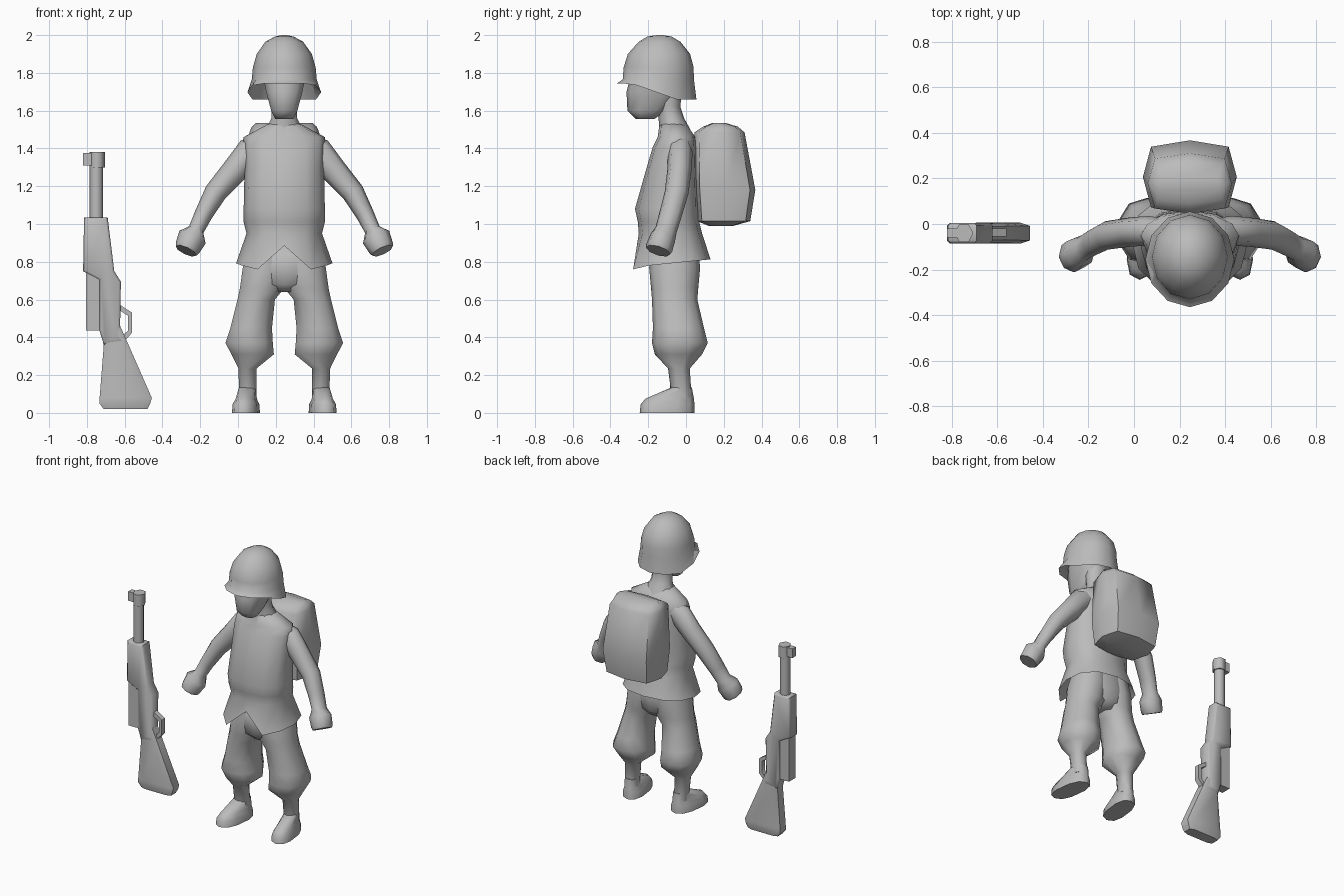
import bpy, bmesh, math
from mathutils import Vector

CX = 0.245  # body centre line
grey = bpy.data.materials.new("grey")
grey.diffuse_color = (0.5, 0.5, 0.5, 1)


def finish(name, bm, angle=60):
    bmesh.ops.recalc_face_normals(bm, faces=bm.faces)
    me = bpy.data.meshes.new(name)
    bm.to_mesh(me)
    bm.free()
    me.materials.append(grey)
    ob = bpy.data.objects.new(name, me)
    bpy.context.collection.objects.link(ob)
    bpy.ops.object.select_all(action='DESELECT')
    ob.select_set(True)
    bpy.context.view_layer.objects.active = ob
    bpy.ops.object.shade_smooth_by_angle(angle=math.radians(angle))


def skin(name, loops, angle=60):
    """Bridge equal point loops and cap both ends."""
    bm = bmesh.new()
    vs = [[bm.verts.new(p) for p in loop] for loop in loops]
    n = len(vs[0])
    for a, b in zip(vs, vs[1:]):
        for i in range(n):
            bm.faces.new((a[i], a[(i + 1) % n], b[(i + 1) % n], b[i]))
    bm.faces.new(vs[0])
    bm.faces.new(vs[-1])
    finish(name, bm, angle)


def ring(z, x0, x1, y0, y1, p=1.0, n=12, turn=0.0):
    """Level rounded ring filling a box; first point faces the front."""
    pts = []
    for i in range(n):
        a = math.tau * (i + turn) / n - math.pi / 2
        c, s = math.cos(a), math.sin(a)
        c = math.copysign(abs(c) ** p, c) if abs(c) > 1e-6 else 0
        s = math.copysign(abs(s) ** p, s) if abs(s) > 1e-6 else 0
        pts.append(Vector(((x0 + x1) / 2 + c * (x1 - x0) / 2, (y0 + y1) / 2 + s * (y1 - y0) / 2, z)))
    return pts


def body_ring(z, rx, y0, y1, p=1.0, n=12):
    return ring(z, CX - rx, CX + rx, y0, y1, p, n)


def prism(name, outline, y0, y1, bevel=0.0):
    """Extrude an x-z outline along y."""
    bm = bmesh.new()
    f = bm.faces.new([bm.verts.new((x, y0, z)) for x, z in outline])
    r = bmesh.ops.extrude_face_region(bm, geom=[f])
    bmesh.ops.translate(bm, verts=[v for v in r["geom"] if isinstance(v, bmesh.types.BMVert)], vec=(0, y1 - y0, 0))
    if bevel:
        edges = [e for e in bm.edges if abs(e.verts[0].co.y - e.verts[1].co.y) < 1e-5]
        bmesh.ops.bevel(bm, geom=edges, offset=bevel, segments=1, affect='EDGES')
    finish(name, bm, 50)


# Helmet: flared rim dips at the sides and back
rim = body_ring(1.67, 0.195, -0.365, 0.055)
for v in rim:
    v.z = 1.66 + 0.085 * min(1, max(0, (-v.y - 0.05) / 0.24))
inner = body_ring(1.77, 0.155, -0.31, 0.01)
skin("helmet", [inner, rim] + [body_ring(*r) for r in (
    (1.765, 0.172, -0.335, 0.042), (1.83, 0.166, -0.33, 0.04), (1.9, 0.146, -0.308, 0.022),
    (1.965, 0.1, -0.25, -0.03), (1.992, 0.05, -0.205, -0.075), (2.0, 0.015, -0.155, -0.125))])

# Head and neck
skin("head", [body_ring(*r, 0.75, 10) for r in (
    (1.555, 0.05, -0.265, -0.17), (1.6, 0.072, -0.31, -0.1),
    (1.7, 0.1, -0.315, -0.02), (1.8, 0.12, -0.29, 0.0))])
skin("neck", [body_ring(*r, 1, 10) for r in (
    (1.46, 0.12, -0.14, 0.045), (1.56, 0.072, -0.145, -0.01), (1.62, 0.07, -0.15, -0.03), (1.72, 0.08, -0.16, -0.02))])

# Jacket: flared hem with a notch at the front
hem = body_ring(0.8, 0.255, -0.285, 0.13, 0.85)
for i, v in enumerate(hem):
    v.z = 0.885 if i == 0 else 0.76 if i in (1, 11) else 0.80 + 0.1 * v.y
    v.y = -0.26 if i == 0 else -0.28 if i in (1, 11) else v.y
skin("jacket", [body_ring(0.9, 0.19, -0.22, 0.07, 0.85), hem] + [body_ring(*r) for r in (
    (0.95, 0.2, -0.25, 0.085, 0.85), (1.01, 0.215, -0.255, 0.07, 0.85), (1.08, 0.215, -0.27, 0.07, 0.85),
    (1.31, 0.21, -0.205, 0.06, 0.85), (1.41, 0.215, -0.175, 0.057, 0.9),
    (1.46, 0.215, -0.15, 0.05, 1), (1.53, 0.085, -0.14, 0.0, 1))])

# Seat of the trousers joining the legs
skin("trouser_seat", [body_ring(z, w, y0, y1, 0.85, 12) for z, w, y0, y1 in (
    (0.64, 0.06, -0.14, 0.03), (0.68, 0.15, -0.183, 0.062), (0.77, 0.2, -0.195, 0.075), (0.9, 0.18, -0.17, 0.06))], 80)

# Limbs, mirrored about the centre line
for side, s in (("right", -1), ("left", 1)):
    # Baggy trousers, gathered above the ankle
    skin(side + "_leg", [ring(z, CX + s * a, CX + s * b, y0, y1, 0.9, 10) for z, a, b, y0, y1 in (
        (0.9, -0.02, 0.19, -0.17, 0.06), (0.77, -0.02, 0.225, -0.195, 0.075), (0.66, -0.005, 0.24, -0.185, 0.065),
        (0.6, 0.045, 0.252, -0.18, 0.06), (0.45, 0.06, 0.29, -0.175, 0.095), (0.37, 0.055, 0.317, -0.18, 0.115),
        (0.31, 0.05, 0.285, -0.165, 0.085), (0.235, 0.145, 0.245, -0.095, 0.02), (0.08, 0.145, 0.24, -0.075, 0.03))])
    # Boot, toes turned slightly outward
    boot = [ring(z, CX + s * (0.203 - w), CX + s * (0.203 + w), y0, y1, 0.8, 10) for z, w, y0, y1 in (
        (0, 0.07, -0.245, 0.045), (0.045, 0.067, -0.24, 0.045), (0.075, 0.052, -0.215, 0.042), (0.135, 0.045, -0.077, 0.031))]
    for loop in boot:
        for v in loop:
            v.x += s * 0.12 * (-v.y - 0.1)
    skin(side + "_boot", boot)
    # Arm and fist: rings square to the path (outward, y, z, in-plane radius, y radius)
    path = [(0.08, -0.03, 1.43, 0.055, 0.05), (0.18, -0.03, 1.38, 0.08, 0.065), (0.26, -0.035, 1.285, 0.07, 0.064),
            (0.365, -0.05, 1.165, 0.06, 0.063), (0.428, -0.082, 1.05, 0.048, 0.06), (0.466, -0.105, 0.97, 0.042, 0.058),
            (0.486, -0.122, 0.93, 0.077, 0.068), (0.513, -0.142, 0.873, 0.068, 0.072), (0.52, -0.147, 0.858, 0.06, 0.067)]
    pts = [Vector((CX + s * d, y, z)) for d, y, z, _, _ in path]
    loops = []
    for i, p in enumerate(pts):
        t = (pts[min(i + 1, len(pts) - 1)] - pts[max(i - 1, 0)]).normalized()
        u = t.cross(Vector((0, 1, 0))).normalized()
        w = u.cross(t)
        ru, rw = path[i][3:]
        loops.append([p + u * ru * math.cos(math.tau * k / 8) + w * rw * math.sin(math.tau * k / 8) for k in range(8)])
    skin(side + "_arm", loops)

# Backpack: faceted bag with a ridge down the back
skin("backpack", [body_ring(z, w, y0, y1, 0.55, 8) for z, w, y0, y1 in (
    (0.99, 0.12, 0.12, 0.25), (1.015, 0.19, 0.06, 0.34), (1.18, 0.206, 0.045, 0.367),
    (1.485, 0.185, 0.045, 0.31), (1.515, 0.172, 0.09, 0.275), (1.535, 0.15, 0.14, 0.21))])

# Rifle, standing on its butt
skin("rifle_stock", [ring(z, x0, x1, -0.04 - h, -0.04 + h, 0.4, 8, 0.5) for z, x0, x1, h in (
    (0.02, -0.715, -0.475, 0.04), (0.05, -0.738, -0.46, 0.047), (0.08, -0.737, -0.452, 0.047),
    (0.355, -0.713, -0.575, 0.044), (0.46, -0.735, -0.622, 0.044))], 50)
prism("rifle_body", [(-0.815, 1.035), (-0.69, 1.035), (-0.655, 0.75), (-0.62, 0.695), (-0.625, 0.41), (-0.6, 0.375),
                     (-0.71, 0.36), (-0.735, 0.44), (-0.735, 0.705), (-0.82, 0.75)], -0.085, 0.005, 0.012)
skin("rifle_barrel", [ring(z, -0.785, -0.715, -0.075, -0.005, 1, 8) for z in (1.0, 1.32)])
skin("muzzle", [ring(z, -0.787, -0.705, -0.085, 0.005, 1, 6, 0.5) for z in (1.3, 1.38)], 70)
prism("front_sight", [(-0.82, 1.31), (-0.77, 1.31), (-0.77, 1.375), (-0.82, 1.375)], -0.06, -0.02)
prism("magazine", [(-0.805, 0.435), (-0.73, 0.435), (-0.73, 0.76), (-0.805, 0.76)], -0.075, -0.005)
prism("trigger_guard", [(-0.63, 0.575), (-0.56, 0.53), (-0.56, 0.425), (-0.61, 0.37), (-0.625, 0.395),
                        (-0.583, 0.435), (-0.583, 0.515), (-0.63, 0.545)], -0.055, -0.02)
